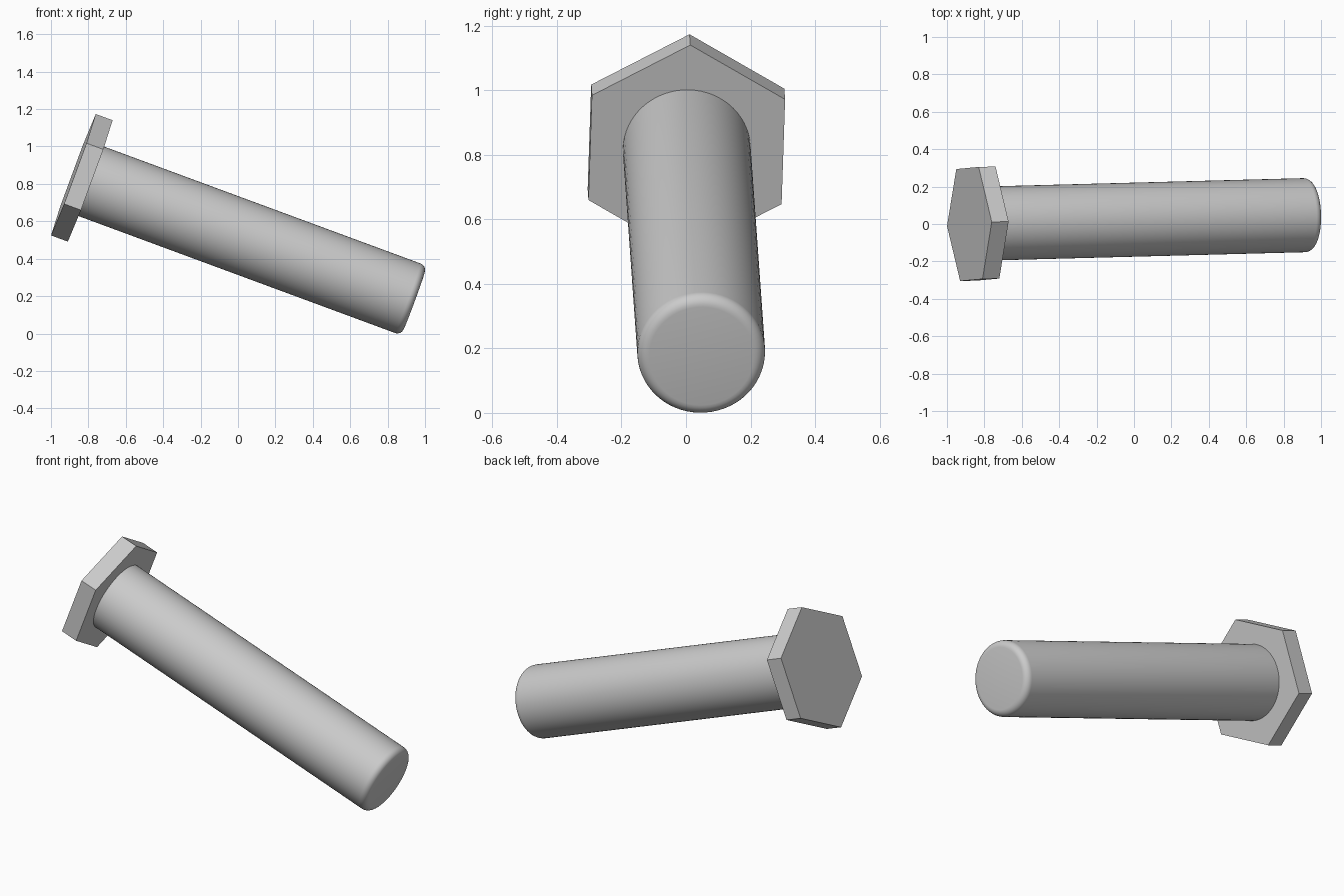
import bpy
import math
from mathutils import Matrix, Vector

cube = bpy.data.objects.get("Cube")
if cube:
    bpy.data.objects.remove(cube, do_unlink=True)

# Plain steel
steel = bpy.data.materials.new("steel_grey")
steel.use_nodes = True
GREY = (0.6, 0.6, 0.6, 1)
steel.diffuse_color = GREY
steel.node_tree.nodes["Principled BSDF"].inputs["Base Color"].default_value = GREY

# Frame of the tilted bolt: local z runs from the head to the tip
head_centre = Vector((-0.88, 0, 0.849))
tip_centre = Vector((0.942, 0.048, 0.176))
axis = (tip_centre - head_centre).normalized()
length = (tip_centre - head_centre).length
up = Vector((0, 0.021, 1))
up = (up - axis * up.dot(axis)).normalized()
side = axis.cross(up)
frame = Matrix((up, side, axis)).transposed().to_4x4()
frame.translation = head_centre


def lathe(name, profile, sides):
    """Closed solid of revolution from (radius, height) points, a corner on local +x."""
    verts, faces = [], []
    for radius, height in profile:
        for i in range(sides):
            a = math.tau * i / sides
            verts.append((radius * math.cos(a), radius * math.sin(a), height))
    for r in range(len(profile) - 1):
        for i in range(sides):
            j = (i + 1) % sides
            b, t = r * sides, (r + 1) * sides
            faces.append((b + i, b + j, t + j, t + i))
    last = (len(profile) - 1) * sides
    faces.append(tuple(reversed(range(sides))))
    faces.append(tuple(range(last, last + sides)))
    mesh = bpy.data.meshes.new(name)
    mesh.from_pydata(verts, [], faces)
    mesh.materials.append(steel)
    obj = bpy.data.objects.new(name, mesh)
    bpy.context.collection.objects.link(obj)
    obj.matrix_world = frame
    return obj


# Hexagonal head
head_thickness = 0.096
lathe("hex_head", [(0.346, 0), (0.346, head_thickness)], 6)

# Round shank with a rounded rim at the tip
radius, rim, steps = 0.198, 0.036, 6
profile = [(radius, head_thickness - 0.01)]
for k in range(steps + 1):
    a = math.pi / 2 * k / steps
    profile.append((radius - rim + rim * math.cos(a), length - rim + rim * math.sin(a)))
shank = lathe("shank", profile, 64)

bpy.ops.object.select_all(action="DESELECT")
shank.select_set(True)
bpy.context.view_layer.objects.active = shank
bpy.ops.object.shade_smooth_by_angle(angle=math.radians(30))
